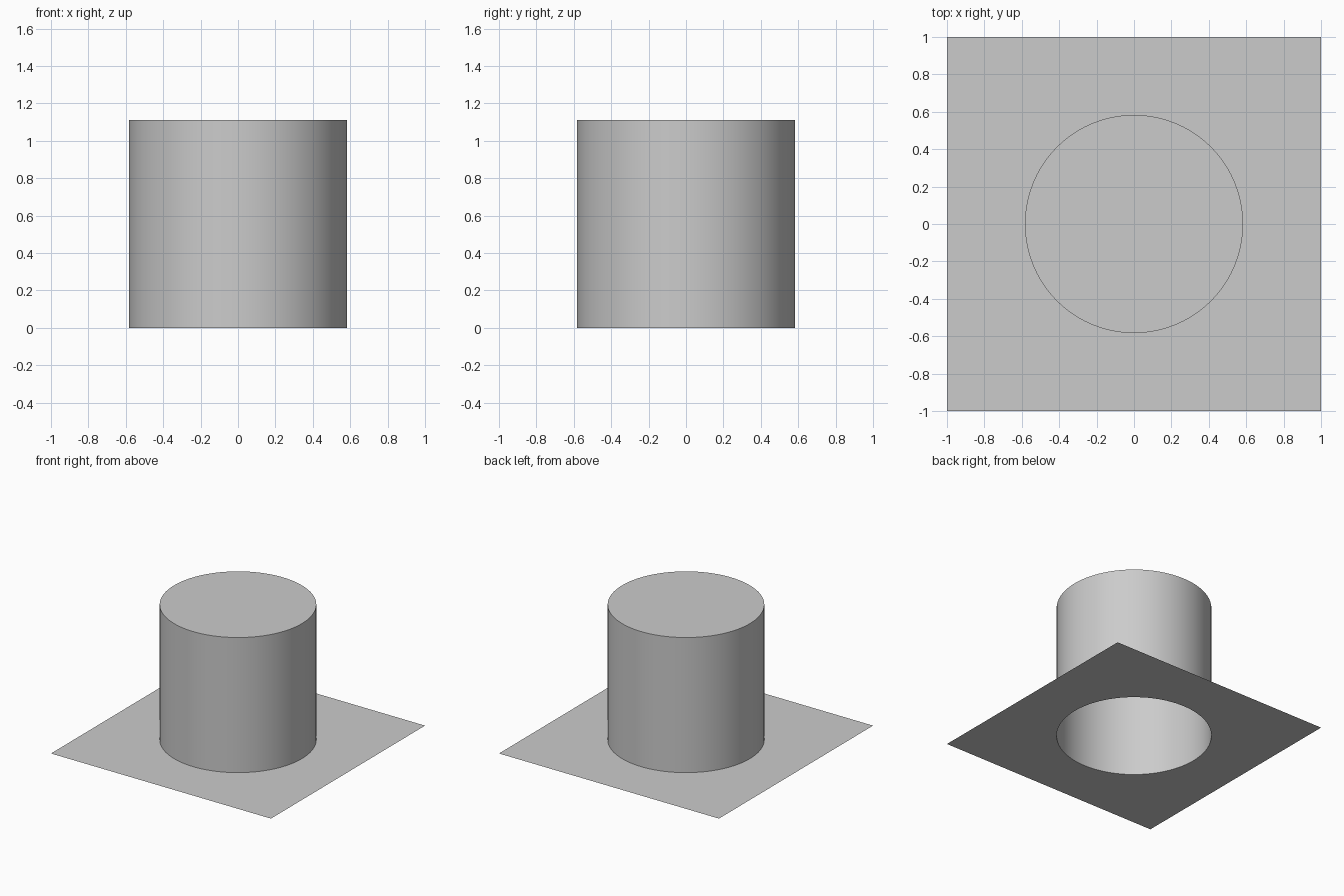
import bpy, bmesh, math

if "Cube" in bpy.data.objects:
    bpy.data.objects.remove(bpy.data.objects["Cube"])

RADIUS, HEIGHT, SIDES = 0.583, 1.11, 96


def make_object(name, bm):
    mesh = bpy.data.meshes.new(name)
    bm.to_mesh(mesh)
    bm.free()
    obj = bpy.data.objects.new(name, mesh)
    bpy.context.collection.objects.link(obj)
    return obj


# Thin square brim with a round hole: ring of quads out to the square edge
bm = bmesh.new()
inner, outer = [], []
for i in range(SIDES):
    a = 2 * math.pi * i / SIDES
    c, s = math.cos(a), math.sin(a)
    k = 1 / max(abs(c), abs(s))
    inner.append(bm.verts.new((RADIUS * c, RADIUS * s, 0)))
    outer.append(bm.verts.new((k * c, k * s, 0)))
for i in range(SIDES):
    j = (i + 1) % SIDES
    bm.faces.new((inner[i], outer[i], outer[j], inner[j]))
make_object("square_brim", bm)

# Hollow cylinder, closed at the top and open at the bottom
bm = bmesh.new()
bmesh.ops.create_circle(bm, cap_ends=True, radius=RADIUS, segments=SIDES)
top = bmesh.ops.extrude_face_region(bm, geom=bm.faces[:])["geom"]
bmesh.ops.translate(bm, vec=(0, 0, HEIGHT),
                    verts=[g for g in top if isinstance(g, bmesh.types.BMVert)])
bottom = [f for f in bm.faces if all(v.co.z < 0.01 for v in f.verts)]
bmesh.ops.delete(bm, geom=bottom, context='FACES_ONLY')
# Point every face outwards
for f in bm.faces:
    f.normal_update()
    mid = f.calc_center_median()
    out = f.normal.z if abs(f.normal.z) > 0.5 else f.normal.x * mid.x + f.normal.y * mid.y
    if out < 0:
        f.normal_flip()
crown = make_object("cylinder_crown", bm)

# Smooth wall, sharp top rim
bpy.context.view_layer.objects.active = crown
crown.select_set(True)
bpy.ops.object.shade_smooth_by_angle(angle=math.radians(30))
